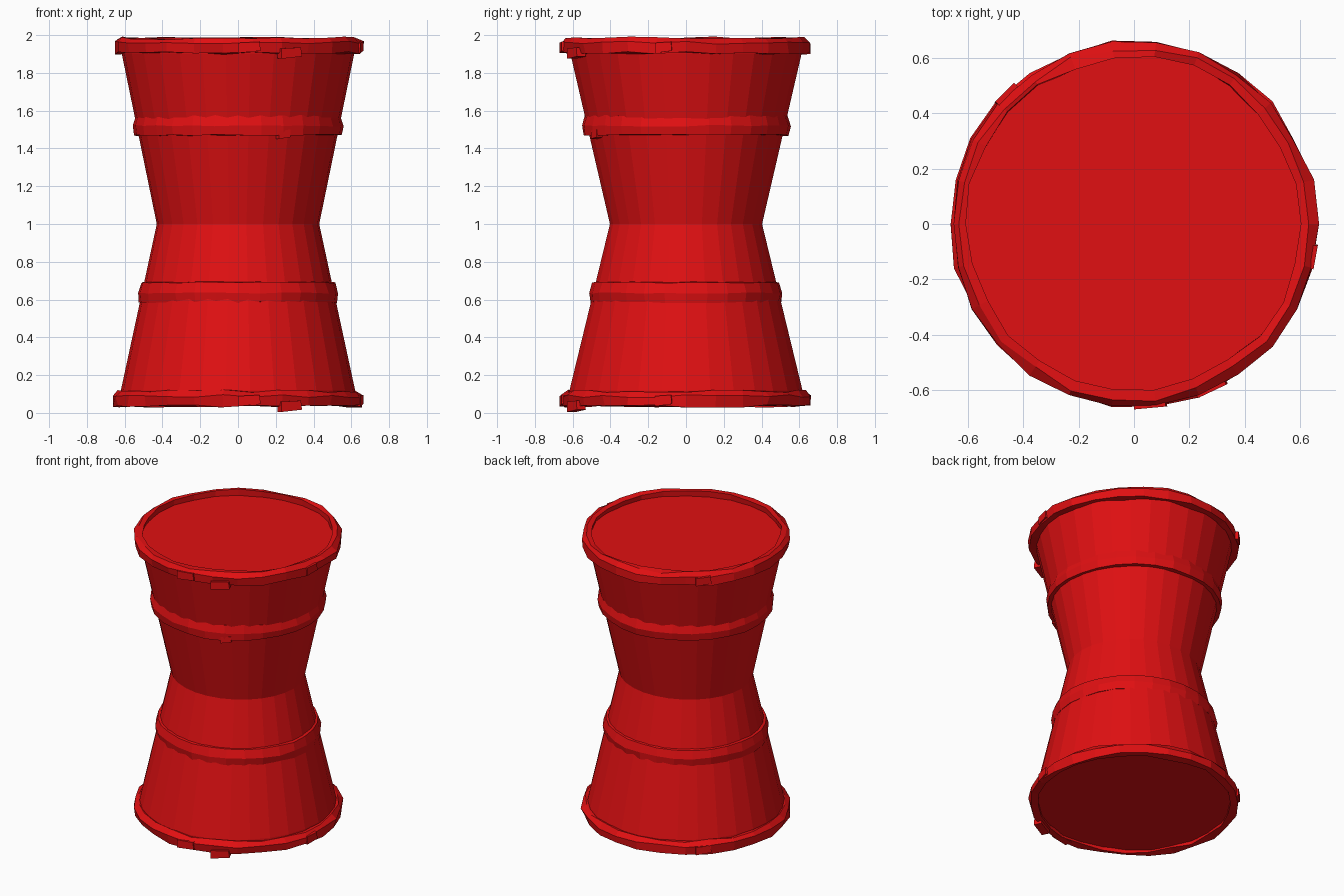
import bpy, bmesh, math, random
from mathutils import Vector

cube = bpy.data.objects.get("Cube")
if cube:
    bpy.data.objects.remove(cube, do_unlink=True)

random.seed(4)
TAU = math.tau

red = bpy.data.materials.new("drum red")
red.use_nodes = True
COLOUR = (0.75, 0.005, 0.006, 1)
red.diffuse_color = COLOUR
red.node_tree.nodes["Principled BSDF"].inputs["Base Color"].default_value = COLOUR


def finish(name, bm):
    bmesh.ops.recalc_face_normals(bm, faces=bm.faces)
    mesh = bpy.data.meshes.new(name)
    bm.to_mesh(mesh)
    bm.free()
    mesh.materials.append(red)
    obj = bpy.data.objects.new(name, mesh)
    bpy.context.collection.objects.link(obj)
    return obj


def lathe(name, profile, sides, closed=False, jitter_r=0.0, jitter_z=0.0):
    """Spin (radius x, radius y, height) points into rings and bridge them."""
    bm = bmesh.new()
    rings = []
    for rx, ry, z in profile:
        ring = []
        for i in range(sides):
            a = TAU * i / sides
            dr = random.uniform(-jitter_r, jitter_r)
            dz = random.uniform(-jitter_z, jitter_z)
            ring.append(bm.verts.new(((rx + dr) * math.cos(a), (ry + dr) * math.sin(a), z + dz)))
        rings.append(ring)
    pairs = list(zip(rings, rings[1:]))
    if closed:
        pairs.append((rings[-1], rings[0]))
    else:
        bm.faces.new(rings[0])
        bm.faces.new(rings[-1])
    for lo, hi in pairs:
        for i in range(sides):
            j = (i + 1) % sides
            bm.faces.new((lo[i], lo[j], hi[j], hi[i]))
    return finish(name, bm)


def flap(name, angle, radius, z, width, height, lift):
    """Loose strip end lying against a band."""
    bm = bmesh.new()
    out = Vector((math.cos(angle), math.sin(angle), 0))
    side = Vector((-out.y, out.x, 0))
    corners = []
    for depth in (-0.03, lift):
        for s, t in ((-0.5, 0), (0.5, 0.2), (0.45, 1), (-0.5, 0.9)):
            p = out * (radius + depth) + side * (s * width)
            corners.append(bm.verts.new((p.x, p.y, z + t * height)))
    bmesh.ops.convex_hull(bm, input=corners)
    return finish(name, bm)


# Hourglass body with flat drum heads
lathe("drum_body", [(0.625, 0.625, 0.055), (0.62, 0.62, 0.12), (0.43, 0.405, 1.0),
                    (0.615, 0.615, 1.9), (0.62, 0.62, 1.945)], 30)

# Ragged rims round both heads, each with a loose strip end
for label, base in (("bottom", 0.035), ("top", 1.905)):
    lathe(label + "_rim", [(0.61, 0.61, base), (0.655, 0.655, base),
                           (0.66, 0.66, base + 0.055), (0.635, 0.635, base + 0.08),
                           (0.605, 0.605, base + 0.075)],
          26, closed=True, jitter_r=0.01, jitter_z=0.008)
    for n, (angle, width) in enumerate(((-1.13, 0.12), (-1.48, 0.12), (2.35, 0.1), (-0.18, 0.09))):
        drop = 0.03 if n == 0 else 0.0
        flap(f"{label}_rim_strip_{n}", angle, 0.645, base - drop, width, 0.06, 0.022)

# Wrapped bands on the two tapers, rounded at the top edge
for label, base, rx, ry in (("lower", 0.585, 0.523, 0.502), ("upper", 1.47, 0.55, 0.545)):
    lathe(label + "_band", [(rx - 0.06, ry - 0.06, base), (rx, ry, base),
                            (rx + 0.008, ry + 0.008, base + 0.05),
                            (rx - 0.008, ry - 0.008, base + 0.105),
                            (rx - 0.075, ry - 0.07, base + 0.115)],
          28, closed=True, jitter_r=0.004, jitter_z=0.004)
    flap(label + "_band_strip", -1.1, ry - 0.005, base - 0.02, 0.07, 0.05, 0.008)
